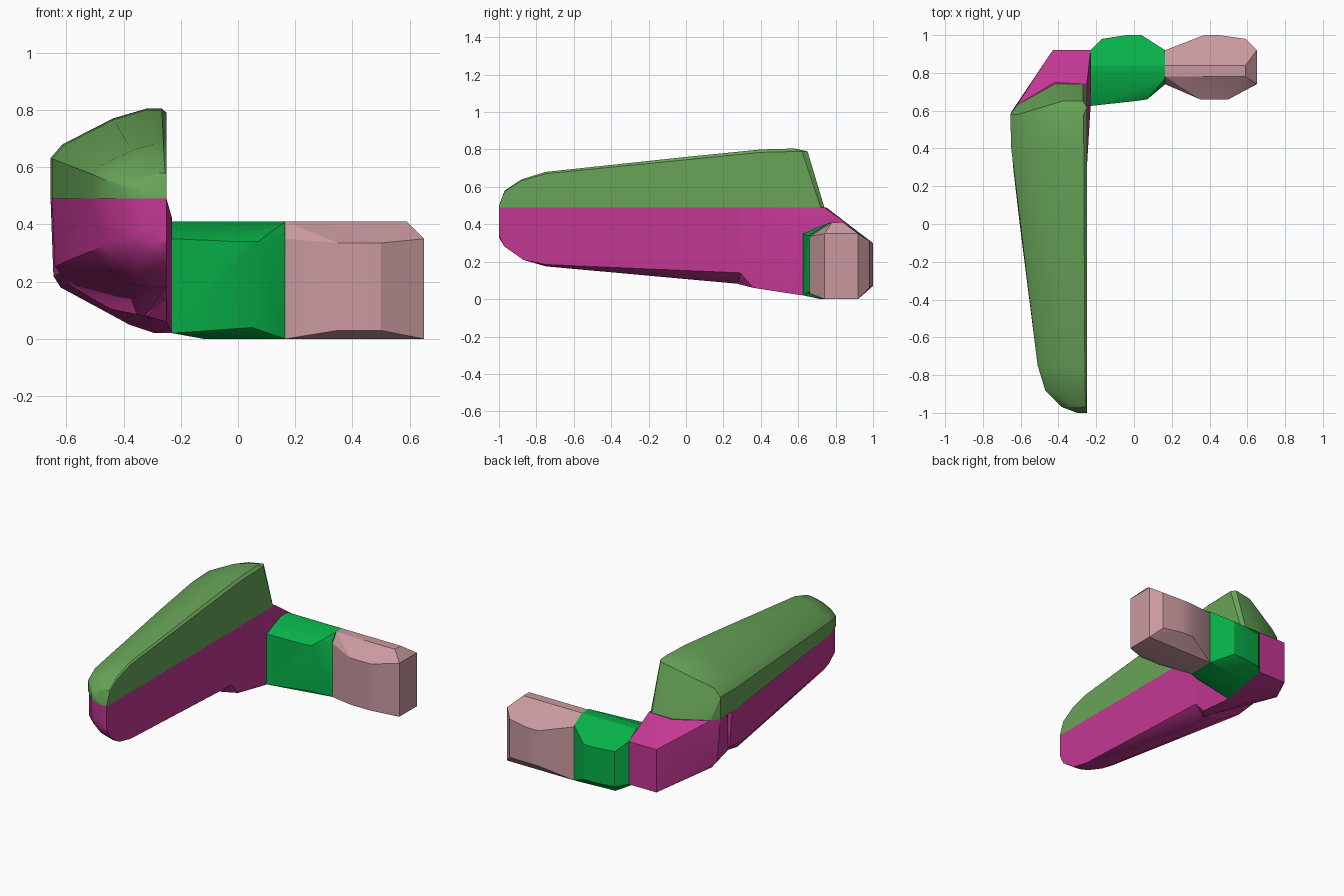
import bpy
import bmesh
from math import radians

if "Cube" in bpy.data.objects:
    bpy.data.objects.remove(bpy.data.objects["Cube"])


def material(name, rgb):
    mat = bpy.data.materials.new(name)
    mat.use_nodes = True
    linear = [(c / 255) ** 2.2 for c in rgb] + [1]
    mat.diffuse_color = linear
    mat.node_tree.nodes["Principled BSDF"].inputs["Base Color"].default_value = linear
    return mat


def hull(name, points, mat):
    """Convex block wrapped around a cloud of guide points."""
    bm = bmesh.new()
    for point in points:
        bm.verts.new(point)
    result = bmesh.ops.convex_hull(bm, input=bm.verts[:])
    loose = set(result["geom_interior"]) | set(result["geom_unused"])
    bmesh.ops.delete(bm, geom=[v for v in loose if isinstance(v, bmesh.types.BMVert)], context="VERTS")
    bmesh.ops.dissolve_limit(bm, angle_limit=radians(1), verts=bm.verts[:], edges=bm.edges[:])
    bmesh.ops.recalc_face_normals(bm, faces=bm.faces[:])
    mesh = bpy.data.meshes.new(name)
    bm.to_mesh(mesh)
    bm.free()
    mesh.materials.append(mat)
    obj = bpy.data.objects.new(name, mesh)
    bpy.context.collection.objects.link(obj)
    bpy.ops.object.select_all(action="DESELECT")
    obj.select_set(True)
    bpy.context.view_layer.objects.active = obj
    bpy.ops.object.shade_smooth_by_angle(angle=radians(28))
    return obj


sage = material("sage green", (104, 163, 89))
magenta = material("magenta", (193, 58, 146))
green = material("bright green", (16, 176, 74))
pink = material("dusty pink", (200, 152, 158))

INNER = -0.25   # flat inner side of the long arm
SEAM = 0.49     # height where upper and lower arm meet


def sections(stations, profile):
    """Scale a rounded profile to the outer side and height of each station."""
    return [(INNER + u * (outer - INNER), y, SEAM + v * (z - SEAM))
            for y, outer, z in stations for u, v in profile]


# Upper arm: rounded nose, rising top and sloped rear
upper_profile = [(0, 0), (0, .95), (.04, 1), (.17, 1), (.46, .89), (.9, .6), (1, .45), (1, 0)]
upper = sections([(-1, -.3, .5), (-.97, -.38, .58), (-.88, -.47, .64), (-.75, -.51, .68),
                  (0, -.605, .76), (.4, -.65, .8), (.58, -.655, .805)], upper_profile)
upper += [(INNER, .62, .79), (-.27, .65, .79), (-.38, .65, .77),
          (INNER, .72, SEAM), (-.27, .74, SEAM), (-.42, .74, SEAM), (-.62, .63, SEAM)]
hull("upper_arm", upper, sage)

# Lower arm: shallow keel under the seam
lower_profile = [(0, 0), (.2, 1), (.5, .94), (.85, .75), (1, .58), (1, 0)]
lower = sections([(-1, -.3, .33), (-.97, -.38, .28), (-.87, -.47, .21), (-.75, -.51, .175),
                  (0, -.605, .11), (.3, -.64, .08)], lower_profile)
lower += [(INNER, y, z) for y, z in [(-1, .34), (-.97, .28), (-.87, .21), (-.75, .185), (.3, .14)]]
lower += [(-.65, .45, SEAM), (-.63, .45, .25), (INNER, .45, SEAM), (INNER, .45, .14)]
hull("lower_arm", lower, magenta)

# Corner block turning the arm into the side links
corner = [(INNER, .29, SEAM), (INNER, .29, .14), (INNER, .36, .06), (-.32, .28, .08),
          (-.62, .45, .23), (-.655, .5, SEAM), (-.655, .58, SEAM), (-.645, .6, .22),
          (-.62, .62, .18), (-.38, .62, .05), (-.29, .62, .02), (-.23, .62, .02),
          (-.23, .62, .42), (INNER, .74, SEAM), (-.42, .75, SEAM), (-.62, .63, SEAM)]
corner += [(x, .92, z) for x in (-.23, -.43) for z in (.08, .36)]
hull("corner_block", corner, magenta)

# Middle link: bevelled block joined to the corner
middle = [(x, y, .41) for x in (-.23, .165) for y in (.77, .84)]
middle += [(.165, y, z) for y in (.74, .92) for z in (0, .36)]
middle += [(-.23, .92, z) for z in (.08, .36)]
middle += [(x, y, z) for x, y in [(-.17, .98), (-.04, 1), (.04, 1)] for z in (.07, .3)]
middle += [(-.23, .625, .35), (-.23, .625, .02), (0, .65, .34), (.07, .66, .34),
           (.05, .66, .04), (-.12, .72, 0), (-.12, .9, 0)]
hull("middle_link", middle, green)

# End link: bevelled block with a chamfered tip
end = [(x, y, .41) for x in (.165, .59) for y in (.78, .84)]
end += [(x, y, z) for x in (.165, .65) for y in (.74, .92) for z in (0, .35)]
end += [(x, .66, z) for x in (.35, .5) for z in (.03, .335)]
end += [(x, 1, z) for x in (.37, .45) for z in (.07, .3)]
end += [(.59, .98, z) for z in (.06, .31)]
hull("end_link", end, pink)
